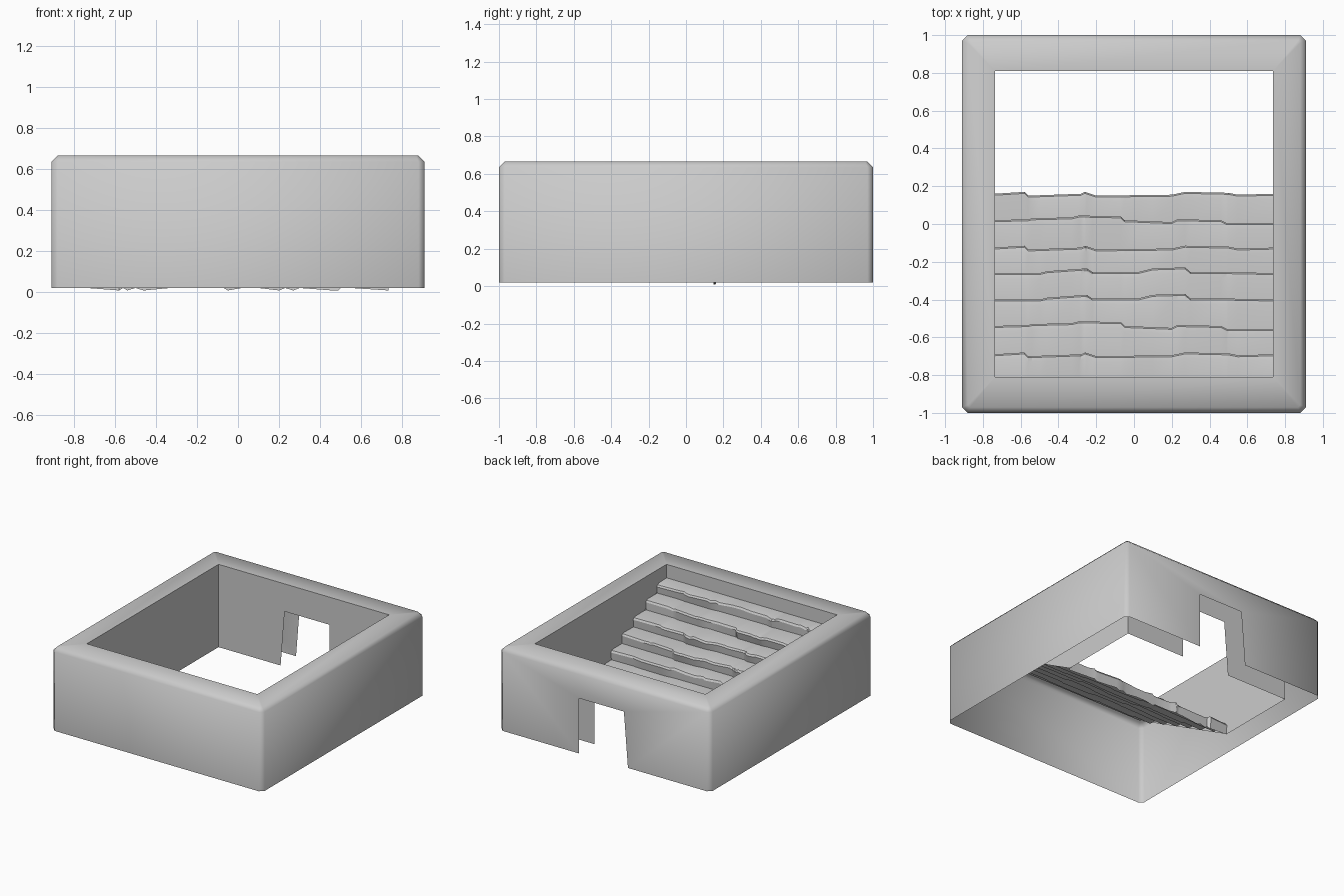
import bpy, bmesh, math, random

if "Cube" in bpy.data.objects:
    bpy.data.objects.remove(bpy.data.objects["Cube"])

random.seed(4)
OX, OY, C = 0.91, 1.0, 0.03        # outer half sizes and chamfer
IX, IY = 0.735, 0.81               # inner opening half sizes
Z0, Z1 = 0.02, 0.665               # wall bottom and top
STAIR_Y, STAIR_TOP = 0.16, 0.56


def make(name, faces, angle):
    bm = bmesh.new()
    for f in faces:
        bm.faces.new([bm.verts.new(p) for p in f])
    bmesh.ops.remove_doubles(bm, verts=bm.verts, dist=1e-5)
    mesh = bpy.data.meshes.new(name)
    bm.to_mesh(mesh)
    bm.free()
    ob = bpy.data.objects.new(name, mesh)
    bpy.context.collection.objects.link(ob)
    bpy.ops.object.select_all(action='DESELECT')
    ob.select_set(True)
    bpy.context.view_layer.objects.active = ob
    bpy.ops.object.shade_smooth_by_angle(angle=math.radians(angle))
    return ob


def octagon(hx, hy, c, z):
    return [(hx - c, -hy, z), (hx, -hy + c, z), (hx, hy - c, z), (hx - c, hy, z),
            (-hx + c, hy, z), (-hx, hy - c, z), (-hx, -hy + c, z), (-hx + c, -hy, z)]


def door_wall(x, y, ztop, flip):
    # wall panel with a doorway cut out of its bottom edge
    pts = [(x, y, Z0), (0.22, y, Z0), (0.22, y, 0.45), (-0.165, y, 0.45),
           (-0.2, y, Z0), (-x, y, Z0), (-x, y, ztop), (x, y, ztop)]
    return pts[::-1] if flip else pts


# wall shell: outer skin, chamfer and top rim
faces = []
low = octagon(OX, OY, C, Z0)
mid = octagon(OX, OY, C, Z1 - C)
top = octagon(OX - C, OY - C, 0.012, Z1)
rim = [(IX, -IY, Z1), (IX, IY, Z1), (-IX, IY, Z1), (-IX, -IY, Z1)]
for i in range(8):
    j = (i + 1) % 8
    if i == 3:
        faces.append(door_wall(OX - C, OY, Z1 - C, False))
    else:
        faces.append([low[i], low[j], mid[j], mid[i]])
    faces.append([mid[i], mid[j], top[j], top[i]])
for k in range(4):
    a, b, c = top[2 * k], top[2 * k + 1], top[(2 * k + 2) % 8]
    faces.append([a, b, rim[k]])
    faces.append([b, c, rim[(k + 1) % 4], rim[k]])

# inner skin, trimmed along the slope of the stairs
faces.append(door_wall(IX, IY, Z1, True))
faces.append([(-IX, -IY, STAIR_TOP), (IX, -IY, STAIR_TOP), (IX, -IY, Z1), (-IX, -IY, Z1)][::-1])
for s in (1, -1):
    side = [(s * IX, -IY, STAIR_TOP), (s * IX, STAIR_Y, Z0), (s * IX, IY, Z0),
            (s * IX, IY, Z1), (s * IX, -IY, Z1)]
    faces.append(side[::-1] if s > 0 else side)
make("wall_shell", faces, 50)

# worn stone stairs: nosing wobble patterns as (x, y offset)
WEAR = [
    [(-.74, 0), (-.56, .005), (-.54, .01), (-.33, .015), (-.29, .025), (-.07, .02),
     (-.05, 0), (.2, -.01), (.23, .005), (.46, 0), (.49, -.015), (.74, -.015)],
    [(-.74, 0), (-.58, .01), (-.56, -.01), (-.28, 0), (-.26, .01), (-.2, -.01),
     (.2, -.005), (.27, .01), (.5, .005), (.55, -.005), (.74, 0)],
    [(-.74, -.005), (-.5, -.005), (-.46, .005), (-.25, .02), (-.22, 0), (.02, 0),
     (.1, .02), (.27, .025), (.3, 0), (.5, 0), (.74, -.005)],
]
NOSINGS = [(-.69, 1), (-.54, 0), (-.395, 2), (-.255, 2), (-.125, 1), (.02, 0), (.16, 1)]


def wobble(pattern, x):
    for (xa, a), (xb, b) in zip(pattern, pattern[1:]):
        if x <= xb:
            return a + (b - a) * (x - xa) / (xb - xa)
    return pattern[-1][1]


RISE = (STAIR_TOP - 0.105) / 6
xs = sorted({p[0] for w in WEAR for p in w if abs(p[0]) < .73} | {-IX, IX})
columns = []
for x in xs:
    col = [(x, -IY, STAIR_TOP)]
    for i, (y, w) in enumerate(NOSINGS):
        z = STAIR_TOP - i * RISE
        dy = wobble(WEAR[w], x)
        dz = random.uniform(-.008, .006)
        foot = z - RISE if i < 6 else max(0.0, Z0 - random.choice((0, 0, .012)))
        col += [(x, y + dy - .03, z + dz / 2), (x, y + dy - .008, z + dz - .004),
                (x, y + dy, z + dz - .018), (x, y + dy * .6 - .006, foot)]
    columns.append(col)
make("stairs", [[a[k], b[k], b[k + 1], a[k + 1]]
                for a, b in zip(columns, columns[1:]) for k in range(len(a) - 1)], 25)
